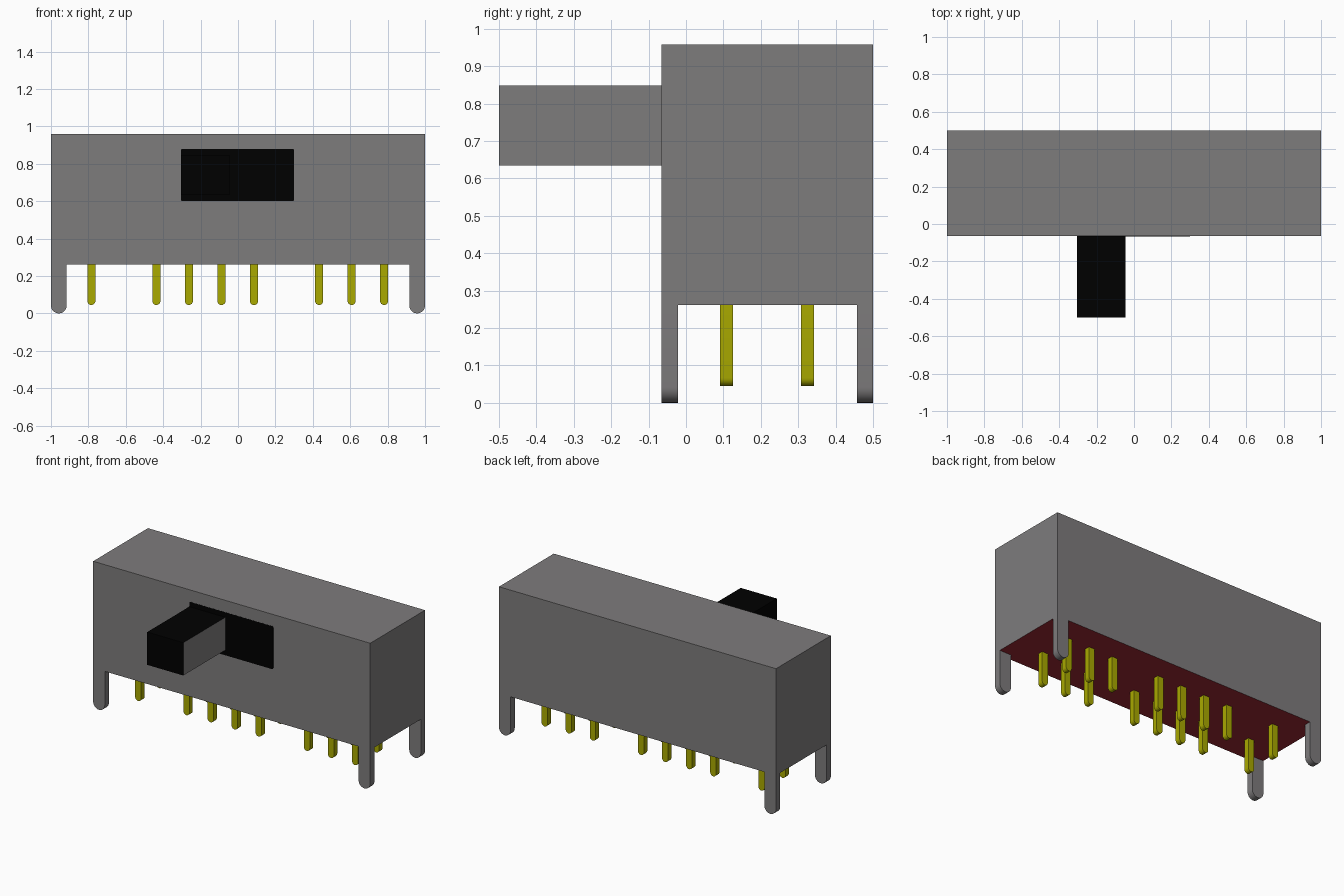
import bpy
import bmesh
import math

cube = bpy.data.objects.get("Cube")
if cube:
    bpy.data.objects.remove(cube, do_unlink=True)


def material(name, rgb, rough=0.6):
    m = bpy.data.materials.new(name)
    m.use_nodes = True
    m.diffuse_color = (*rgb, 1)
    bsdf = m.node_tree.nodes["Principled BSDF"]
    bsdf.inputs["Base Color"].default_value = (*rgb, 1)
    bsdf.inputs["Roughness"].default_value = rough
    return m


GREY = material("metal grey", (0.208, 0.201, 0.204))
BLACK = material("black plastic", (0.0, 0.0, 0.0))
RED = material("dark red board", (0.33, 0.02, 0.032))
GOLD = material("brass yellow", (0.4, 0.4, 0.0))

FRONT, BACK, BASE, TOP = -0.065, 0.5, 0.262, 0.958


def finish(name, bm, mats, smooth=False):
    bmesh.ops.recalc_face_normals(bm, faces=bm.faces)
    me = bpy.data.meshes.new(name)
    bm.to_mesh(me)
    bm.free()
    ob = bpy.data.objects.new(name, me)
    bpy.context.collection.objects.link(ob)
    for m in mats:
        me.materials.append(m)
    if smooth:
        bpy.ops.object.select_all(action='DESELECT')
        ob.select_set(True)
        bpy.context.view_layer.objects.active = ob
        bpy.ops.object.shade_smooth_by_angle(angle=math.radians(30))
    return ob


def box(name, lo, hi, mats, accent=None, corner=0):
    """Box between two corners; faces pointing along accent get material 1."""
    bm = bmesh.new()
    bmesh.ops.create_cube(bm, size=1)
    for v in bm.verts:
        v.co = [lo[i] + (v.co[i] + 0.5) * (hi[i] - lo[i]) for i in range(3)]
    bm.normal_update()
    if accent:
        for f in bm.faces:
            if sum(a * n for a, n in zip(accent, f.normal)) > 0.9:
                f.material_index = 1
    if corner:
        edges = [e for e in bm.edges if abs(e.verts[0].co.y - e.verts[1].co.y) > 1e-5]
        bmesh.ops.bevel(bm, geom=edges, offset=corner, segments=3, profile=0.5,
                        affect='EDGES')
    return finish(name, bm, mats)


def round_post(name, x, y, bottom, r, h, mat):
    """Upright blade with a rounded foot; r and h are half sizes in x and y."""
    bm = bmesh.new()
    foot = [(x - r * math.cos(math.pi * i / 14),
             bottom + r - r * math.sin(math.pi * i / 14)) for i in range(15)]
    outline = [(x - r, BASE)] + foot + [(x + r, BASE)]
    face = bm.faces.new([bm.verts.new((px, y - h, pz)) for px, pz in outline])
    ext = bmesh.ops.extrude_face_region(bm, geom=[face], use_keep_orig=True)
    for v in ext["geom"]:
        if isinstance(v, bmesh.types.BMVert):
            v.co.y = y + h
    return finish(name, bm, [mat], smooth=True)


# Housing with a red board underneath
box("housing", (-1, FRONT, BASE), (1, BACK, TOP), [GREY, RED], accent=(0, 0, -1))

# Slot plate and the slider, whose left side is grey
box("slider_slot", (-0.305, FRONT - 0.001, 0.60), (0.30, FRONT + 0.004, 0.88),
    [BLACK], corner=0.008)
box("slider_lever", (-0.305, -0.5, 0.634), (-0.045, FRONT, 0.848),
    [BLACK, GREY], accent=(1, 0, 0))

# Corner legs
for sx, side in ((1, "left"), (-1, "right")):
    for y, end in ((FRONT + 0.0215, "front"), (BACK - 0.0215, "back")):
        round_post(f"{end}_{side}_leg", sx * 0.958, y, 0, 0.042, 0.0215, GREY)

# Two rows of contact pins on an even pitch with gaps
for y, row in ((0.108, "front"), (0.325, "back")):
    for n, slot in enumerate((0, 2, 3, 4, 5, 7, 8, 9)):
        round_post(f"{row}_pin_{n + 1}", -0.784 + slot * 0.1739, y, 0.045,
                   0.0215, 0.0175, GOLD)
